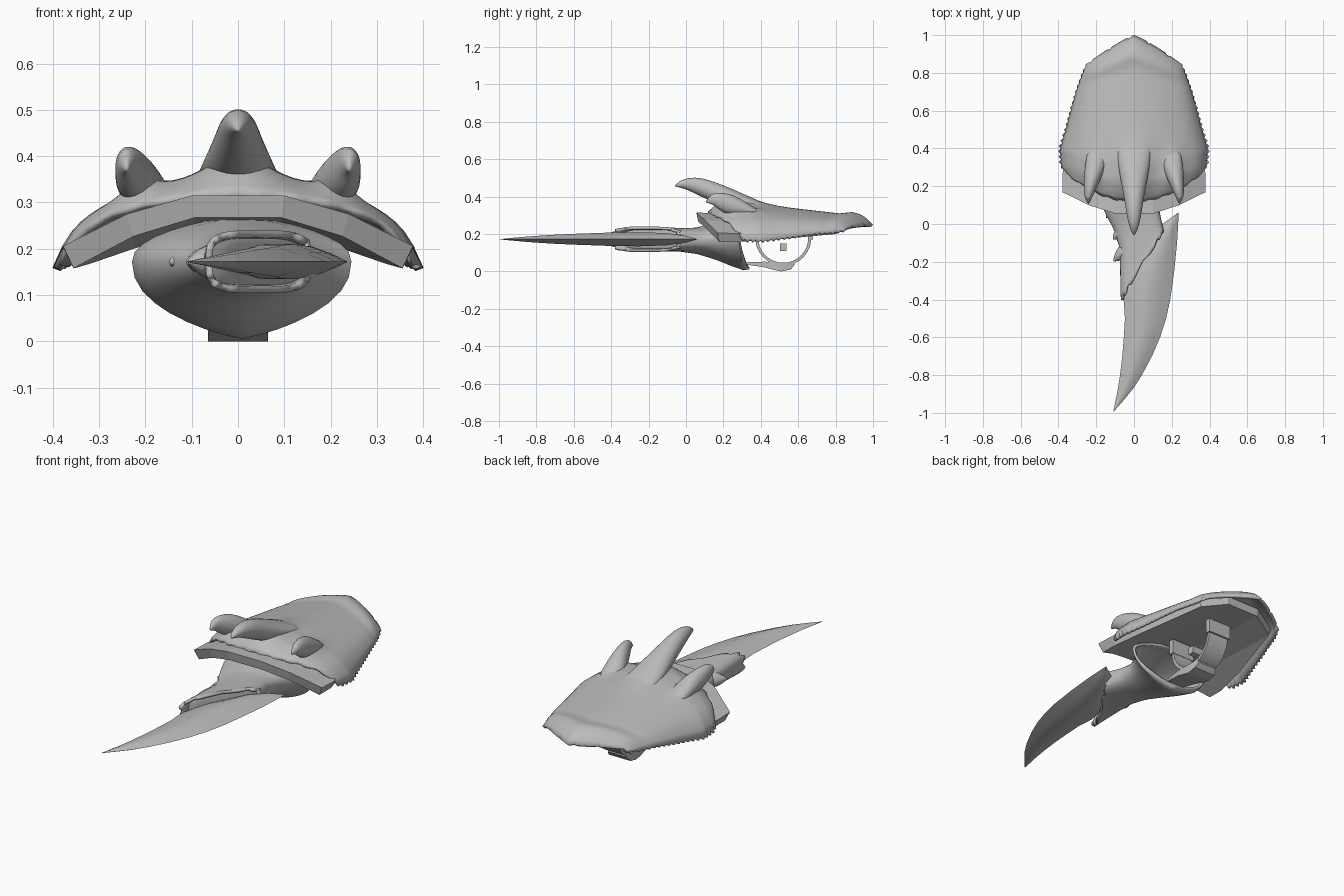
import bpy, bmesh, math
from mathutils import Vector

if "Cube" in bpy.data.objects:
    bpy.data.objects.remove(bpy.data.objects["Cube"])

grey = bpy.data.materials.new("plain grey")
grey.diffuse_color = (0.5, 0.5, 0.5, 1)
grey.use_nodes = True
grey.node_tree.nodes["Principled BSDF"].inputs["Base Color"].default_value = grey.diffuse_color


def interp(table, v):
    """Piecewise linear lookup; each row is (key, value, ...)."""
    if v <= table[0][0]:
        return table[0][1:]
    for a, b in zip(table, table[1:]):
        if v <= b[0]:
            f = (v - a[0]) / (b[0] - a[0])
            return tuple(p + (q - p) * f for p, q in zip(a[1:], b[1:]))
    return table[-1][1:]


def loft(name, rows, closed=True, caps=True, thick=0, angle=40):
    """Skin equal-length rows of points into one object."""
    bm = bmesh.new()
    vs = [[bm.verts.new(p) for p in r] for r in rows]
    n = len(rows[0])
    for a, b in zip(vs, vs[1:]):
        for i in range(n if closed else n - 1):
            j = (i + 1) % n
            bm.faces.new((a[i], a[j], b[j], b[i]))
    if closed and caps:
        bm.faces.new(vs[0])
        bm.faces.new(vs[-1])
    bmesh.ops.recalc_face_normals(bm, faces=bm.faces)
    if not closed and sum(f.normal.z for f in bm.faces) < 0:
        bmesh.ops.reverse_faces(bm, faces=bm.faces)
    me = bpy.data.meshes.new(name)
    bm.to_mesh(me)
    bm.free()
    ob = bpy.data.objects.new(name, me)
    bpy.context.collection.objects.link(ob)
    me.materials.append(grey)
    if thick:
        m = ob.modifiers.new("thickness", 'SOLIDIFY')
        m.thickness, m.offset = thick, -1
    bpy.ops.object.select_all(action='DESELECT')
    ob.select_set(True)
    bpy.context.view_layer.objects.active = ob
    if angle:
        bpy.ops.object.shade_smooth_by_angle(angle=math.radians(angle))
    return ob


def horn(name, path, n=16):
    """Smooth tapering tube; path rows are (x, y, z, half width, half height)."""
    rows = []
    for i, p in enumerate(path):
        q0, q1 = path[max(i - 1, 0)], path[min(i + 1, len(path) - 1)]
        d = (Vector(q1[:3]) - Vector(q0[:3])).normalized()
        side = d.cross(Vector((0, 0, 1))).normalized()
        up = side.cross(d)
        rows.append([Vector(p[:3]) + side * p[3] * math.cos(a) + up * p[4] * math.sin(a)
                     for a in (2 * math.pi * k / n for k in range(n))])
    ob = loft(name, rows)
    m = ob.modifiers.new("smooth", 'SUBSURF')
    m.levels = m.render_levels = 1
    return ob


def bump(x, y, cx, cy, sx, sy):
    return math.exp(-((x - cx) / sx) ** 2 - ((y - cy) / sy) ** 2)


# Domed shell with a toothed rim and swellings at the horn roots
WIDTH = [(.27, .365), (.31, .395), (.4, .40), (.5, .368), (.6, .34), (.7, .31), (.78, .282), (.84, .255)]
RIDGE = [(0, .318), (.04, .338), (.12, .358), (.25, .36), (.4, .35), (.6, .33),
         (.8, .31), (.88, .318), (.94, .30), (1, .25)]
RIM = [(0, .20), (.06, .16), (.25, .158), (.5, .178), (.75, .20), (.92, .205), (1, .22)]
rows, NS, NT = [], 40, 40
for i in range(NS + 1):
    s, row = i / NS, []
    for k in range(NT + 1):
        t = 2 * k / NT - 1
        a = abs(t)
        yf = .115 + .155 * a ** 2 + (.006 if k % 4 < 2 else 0) * (i == 0)
        yb = 1 - .155 * a ** 1.2 - (.008 if k % 8 == 2 else 0) * (i == NS)
        y = yf + (yb - yf) * s
        w = interp(WIDTH, .27 + .57 * s)[0]
        top, rim = interp(RIDGE, s)[0], interp(RIM, s)[0]
        z = top - (top - rim) * (.62 * a ** 2 + .38 * a ** 12)
        x = t * w
        fade = min(1, s * 12)
        z += fade * (.045 * bump(x, y, 0, .27, .08, .14)
                     + .028 * bump(abs(x), y, .212, .28, .045, .1))
        if a > .99:
            x *= (.97 + .015 * s) if i % 2 else 1.005
            z += .014 * (1 - .6 * s) if i % 2 else 0
        row.append((x, y, z))
    rows.append(row)
loft("shell", rows, closed=False, thick=.016, angle=65)

# Faceted bent backing plate under the shell, showing along the front
BEND = [(0, 0), (.1, 0), (.24, -.04), (.38, -.11)]
rows = []
for half, front, back in ((-.378, .168, .27), (-.34, .15, .45), (-.24, .1, .8), (-.1, .055, .86),
                          (.1, .055, .86), (.24, .1, .8), (.34, .15, .45), (.378, .168, .27)):
    z = .315 + interp(BEND, abs(half))[0]
    zb = z - .05 * (back - .2)
    rows.append([(half, front, z), (half, back, zb),
                 (half * .94, back, zb - .045), (half * .94, front + .01, z - .048)])
loft("backing_plate", rows, angle=0)

# Three forward-hooked horns flowing out of the shell
horn("centre_horn", [(0, .46, .335, .10, .012), (0, .33, .36, .088, .042), (0, .23, .39, .072, .055),
                     (0, .15, .425, .055, .053), (0, .07, .457, .043, .048), (0, .01, .47, .032, .034),
                     (0, -.035, .466, .018, .018), (0, -.06, .455, .002, .002)])
for sx, side in ((-1, "left"), (1, "right")):
    horn(side + "_horn", [(sx * .19, .40, .305, .055, .012), (sx * .205, .31, .332, .055, .042),
                          (sx * .222, .24, .354, .045, .058), (sx * .236, .18, .38, .031, .046),
                          (sx * .243, .14, .39, .021, .032), (sx * .24, .105, .37, .002, .002)])

# Curved blade with a soft diamond section
BLADE = [(-.995, -.11, -.109, .001), (-.93, -.097, -.052, .008), (-.87, -.085, -.003, .014),
         (-.8, -.074, .042, .02), (-.7, -.062, .095, .027), (-.6, -.054, .138, .032),
         (-.5, -.048, .17, .036), (-.4, -.055, .192, .04), (-.25, -.02, .213, .042),
         (-.1, .06, .228, .036), (0, .15, .234, .02), (.06, .234, .236, .001)]
rows = []
for y, l, r, h in BLADE:
    up = [(l + (r - l) * f, y, h * g) for f, g in ((.2, .5), (.4, .9), (.6, .9), (.8, .5))]
    rows.append([(l, y, .172)] + [(x, y, .172 + z) for x, y, z in up] + [(r, y, .172)]
                + [(x, y, .172 - z) for x, y, z in reversed(up)])
loft("blade", rows, angle=60)

# Hollow sheath: slanted ragged mouth in front, wide angular cuff behind
# (share of length, centre x, half width, bottom, top, roundness)
SHEATH = [(0, .045, .115, .104, .24, .55), (.12, .04, .112, .108, .236, .6),
          (.4, .03, .105, .106, .232, .8), (.58, .015, .122, .09, .234, 1.1),
          (.72, .008, .16, .062, .255, 1.4), (.86, .008, .21, .025, .27, 1.6),
          (.95, .008, .237, .006, .272, 1.6), (1, .008, .23, .012, .268, 1.6)]
N = 36


def sheath_row(s, shrink=1, shift=0, ragged=False):
    cx, rx, zb, zt, p = interp(SHEATH, s)
    row = []
    for k in range(N):
        a = 2 * math.pi * k / N
        c, d = math.cos(a), math.sin(a)
        x = cx + shrink * rx * math.copysign(abs(c) ** p, c)
        h = shrink * abs(d) ** min(p, .9)
        z = .172 + (h * (zt - .172) if d > 0 else -h * (.172 - zb))
        yf = -.405 + 1.6 * (x + .07) + (.025 if ragged and k % 3 == 0 else 0)
        yb = .31 + .03 * max(-d, 0) - .02 * abs(c)
        row.append((x, yf + (yb - yf) * s + shift, z))
    return row


loft("sheath", [sheath_row(i / 20, ragged=i == 0) for i in range(21)], caps=False, thick=.015)

# Stepped core closing the sheath's mouth around the blade
loft("sheath_core", [sheath_row(0, .6, .03), sheath_row(0, .72, .035), sheath_row(0, .9, .05),
                     sheath_row(.15, .9, .05)], angle=30)

# Thorns along the sheath's left edge
for i, (y, x, r) in enumerate(((-.19, -.108, .05), (-.075, -.112, .05), (.04, -.148, .055))):
    horn("thorn_%d" % i, [(x + .08, y + .06, .172, r, .052), (x + .045, y + .035, .172, r * .85, .044),
                          (x + .016, y + .01, .172, r * .45, .022), (x, y - .008, .172, .002, .002)], 8)

# Hand strap: broad curved band hanging under the shell
rows = []
for i in range(17):
    a = math.radians(175 + 190 * i / 16)
    c, d = math.cos(a), math.sin(a)
    o, r = (.52 + .15 * c, .18 + .15 * d), (.52 + .134 * c, .18 + .134 * d)
    rows.append([(-.06, *o), (.06, *o), (.06, *r), (-.06, *r)])
loft("hand_strap", rows, angle=30)

# Padding at the bottom of the strap
rows = [[(-w, y, zb), (w, y, zb), (w, y, zt), (-w, y, zt)] for y, w, zb, zt in (
    (.33, .05, .035, .05), (.42, .062, .022, .052), (.47, .065, .008, .05),
    (.51, .065, 0, .048), (.56, .065, .01, .048), (.58, .055, .035, .05))]
loft("strap_pad", rows, angle=30)


# Square grip bar and the strap's anchors
def box(name, x, y, z, hx, hy, hz):
    rows = [[(x + s * hx, y + a * hy, z + b * hz) for a, b in ((-1, -1), (1, -1), (1, 1), (-1, 1))]
            for s in (-1, 1)]
    loft(name, rows, angle=0)


box("grip_bar", 0, .52, .13, .06, .017, .02)
for y, end in ((.375, "front"), (.665, "rear")):
    box(end + "_strap_anchor", 0, y, .21, .068, .014, .04)
